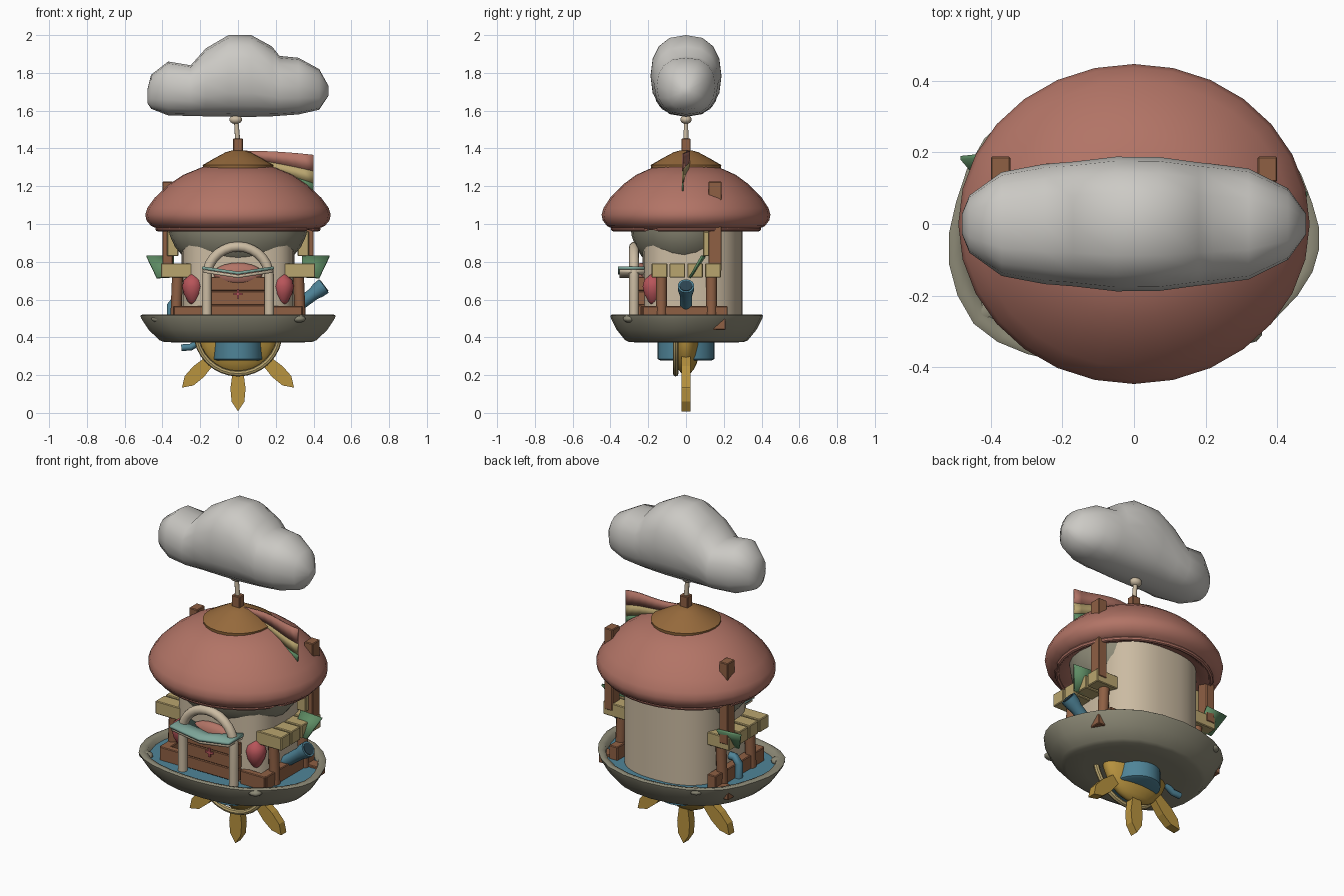
import bpy, bmesh, math
from mathutils import Vector, Matrix

if "Cube" in bpy.data.objects:
    bpy.data.objects.remove(bpy.data.objects["Cube"])

def mat(name, hexcol):
    m = bpy.data.materials.new(name)
    c = [int(hexcol[i:i + 2], 16) / 255 for i in (0, 2, 4)]
    m.diffuse_color = [((v + 0.055) / 1.055) ** 2.4 for v in c] + [1]
    m.use_nodes = True
    m.node_tree.nodes["Principled BSDF"].inputs["Base Color"].default_value = m.diffuse_color
    return m

ROOF, BROWN, CAP = mat("roof", "B27466"), mat("brown", "8F6044"), mat("cap", "966A3C")
CREAM, SLAT, STONE = mat("cream", "CBBBA2"), mat("slat", "B9A56F"), mat("stone", "8C8976")
GOLD, BLUE, RED = mat("gold", "B8933F"), mat("blue", "4F8498"), mat("red", "B8555A")
GREEN, TEAL, CLOUD = mat("green", "5E8C64"), mat("teal", "7FA79B"), mat("cloud", "CCCAC5")
DARK = mat("dark", "2C4450")

def finish(name, bm, m, smooth=40):
    bmesh.ops.recalc_face_normals(bm, faces=bm.faces)
    me = bpy.data.meshes.new(name)
    bm.to_mesh(me)
    bm.free()
    ob = bpy.data.objects.new(name, me)
    bpy.context.collection.objects.link(ob)
    me.materials.append(m)
    if smooth:
        bpy.ops.object.select_all(action='DESELECT')
        ob.select_set(True)
        bpy.context.view_layer.objects.active = ob
        bpy.ops.object.shade_smooth_by_angle(angle=math.radians(smooth))
    return ob

def box(name, lo, hi, m, bevel=0.004):
    bm = bmesh.new()
    lo, hi = [Vector(f(a, b) for a, b in zip(lo, hi)) for f in (min, max)]
    bmesh.ops.create_cube(bm, size=1, matrix=Matrix.Translation((lo + hi) / 2) @ Matrix.Diagonal((*(hi - lo), 1)))
    if bevel:
        bmesh.ops.bevel(bm, geom=bm.edges[:], offset=bevel, segments=1, affect='EDGES')
    return finish(name, bm, m, 0)

def loft(name, rings, m, caps=True, smooth=40, closed=False):
    bm = bmesh.new()
    vs = [[bm.verts.new(p) for p in r] for r in rings]
    n = len(rings[0])
    for a, b in list(zip(vs, vs[1:])) + ([(vs[-1], vs[0])] if closed else []):
        for i in range(n):
            bm.faces.new((a[i], a[(i + 1) % n], b[(i + 1) % n], b[i]))
    if caps and not closed:
        bm.faces.new(vs[0])
        bm.faces.new(vs[-1])
    return finish(name, bm, m, smooth)

def turn(n):
    return [2 * math.pi * i / n for i in range(n)]

def lathe(name, prof, m, sides=24, sy=1.0, at=(0, 0), **k):
    return loft(name, [[(at[0] + r * math.cos(a), at[1] + r * sy * math.sin(a), z) for a in turn(sides)]
                       for r, z in prof], m, **k)

def ball(name, c, r, m, seg=16):
    bm = bmesh.new()
    bmesh.ops.create_uvsphere(bm, u_segments=seg, v_segments=seg // 2 + 2, radius=1,
                              matrix=Matrix.Translation(c) @ Matrix.Diagonal((*r, 1)))
    return finish(name, bm, m, 60)

def tube(name, pts, radii, m, sides=10, ring=False):
    pts = [Vector(p) for p in pts]
    n, rings = len(pts), []
    for i, p in enumerate(pts):
        a, b = (pts[i - 1], pts[(i + 1) % n]) if ring else (pts[max(i - 1, 0)], pts[min(i + 1, n - 1)])
        t = (b - a).normalized()
        u = t.cross(Vector((0, 1, 0)) if abs(t.y) < 0.9 else Vector((1, 0, 0))).normalized()
        v = t.cross(u)
        r = radii[i] if isinstance(radii, (list, tuple)) else radii
        rings.append([p + r * (u * math.cos(q) + v * math.sin(q)) for q in turn(sides)])
    return loft(name, rings, m, closed=ring)

def sheet(name, rows, m, thick=0.012):
    bm = bmesh.new()
    vs = [[bm.verts.new(p) for p in r] for r in rows]
    for a, b in zip(vs, vs[1:]):
        for i in range(len(a) - 1):
            bm.faces.new((a[i], a[i + 1], b[i + 1], b[i]))
    ob = finish(name, bm, m, 30)
    mod = ob.modifiers.new("thickness", 'SOLIDIFY')
    mod.thickness, mod.offset = thick, 0
    return ob

def power(v, e):
    return math.copysign(abs(v) ** e, v)

# Cloud: cross-sections along x as (x, bottom, top, half depth)
secs = [(-.48, 1.64, 1.71, .03), (-.46, 1.61, 1.79, .08), (-.37, 1.575, 1.86, .145), (-.25, 1.572, 1.84, .168),
        (-.17, 1.57, 1.93, .174), (-.05, 1.568, 2.0, .188), (.07, 1.567, 2.0, .187), (.18, 1.57, 1.94, .172),
        (.22, 1.573, 1.89, .168), (.32, 1.58, 1.88, .155), (.43, 1.605, 1.82, .1), (.48, 1.68, 1.73, .03)]
loft("cloud", [[(x, w * power(math.cos(a), .8), (lo + hi) / 2 + (hi - lo) / 2 * power(math.sin(a), .9))
                for a in turn(16)] for x, lo, hi, w in secs], CLOUD, smooth=60)

# Mast, roof cap and roof
tube("mast", [(0, 0, 1.42), (-.012, 0, 1.58)], [.014, .011], CREAM)
ball("mast_knob", (-.012, 0, 1.553), (.036, .03, .024), CREAM, 10)
box("mast_socket", (-.026, -.024, 1.37), (.026, .024, 1.453), BROWN)
lathe("roof_cap", [(.185, 1.295), (.187, 1.312), (.13, 1.345), (.065, 1.38), (.03, 1.39)], CAP)
lathe("roof", [(.36, 1.0), (.41, .968), (.46, .99), (.485, 1.02), (.491, 1.05), (.48, 1.085), (.44, 1.14),
               (.365, 1.21), (.29, 1.26), (.18, 1.305)], ROOF, sides=28, sy=.91, smooth=60)
tube("roof_rim", [(.425 * math.cos(a), .385 * math.sin(a), .974) for a in turn(32)], .013, ROOF, 8, ring=True)

# Body, squarer at the front, and the bowl-shaped ceiling that pokes through it
def body_ring(z):
    out = []
    for a in turn(36):
        e = .55 if math.sin(a) < 0 else .8
        out.append((.3 * power(math.cos(a), e), .035 + .265 * power(math.sin(a), e), z))
    return out
loft("body", [body_ring(.45), body_ring(1.02)], CREAM)
ball("ceiling_bowl", (0, -.01, 1.0), (.37, .285, .28), STONE, 24)

# Three-band flag blowing to the right
def flag_pt(t, s):
    return (.02 + .38 * t, .018 * math.sin(t * 5), 1.388 - .022 * t ** 2 - s * (.09 + .11 * t))
for name, m, a, b in (("red", ROOF, 0, .43), ("gold", SLAT, .43, .75), ("green", GREEN, .75, 1)):
    sheet("flag_" + name, [[flag_pt(i / 8, s) for i in range(9)] for s in (a, b)], m, .008)

# Hull: irregular rounded basin with a rim and water inside
outline = [(.52, -.07), (.46, -.2), (.3, -.34), (.1, -.395), (-.1, -.40), (-.3, -.365), (-.45, -.28), (-.52, -.11),
           (-.5, .06), (-.42, .24), (-.25, .36), (0, .41), (.25, .36), (.42, .22), (.5, .06)]
def oring(s, z):
    n, out = len(outline), []
    for i in range(n):
        p = [Vector(outline[(i + k) % n]) for k in (-1, 0, 1, 2)]
        mid = (p[1] + p[2]) * .5625 - (p[0] + p[3]) * .0625
        out += [(p[1].x * s, p[1].y * s, z), (mid.x * s, mid.y * s, z)]
    return out
loft("hull", [oring(.55, .372), oring(.75, .375), oring(.80, .385), oring(.91, .44), oring(.985, .50),
              oring(.995, .515), oring(.97, .522), oring(.91, .515), oring(.88, .47)], STONE, smooth=60)
loft("water", [oring(.87, .46), oring(.915, .488)], BLUE)
for i, (x, y) in enumerate([(.32, -.30), (-.42, -.25), (-.28, .31)]):
    ball(f"rim_pebble_{i}", (x, y, .498), (.04, .035, .02), STONE, 10)

# Paddle wheel under the hull
ball("wheel_hub", (0, 0, .41), (.21, .08, .21), GOLD, 20)
tube("wheel_ring", [(.222 * math.cos(a), -.055, .43 + .222 * math.sin(a)) for a in turn(32)], .015, SLAT, 8, ring=True)
lathe("engine", [(.12, .278), (.133, .285), (.133, .40)], BLUE, sy=1.13)
tube("engine_pipe", [(-.2, .02, .38), (-.25, .02, .348), (-.30, .02, .345)], .018, BLUE)
for i in range(3):
    rot = Matrix.Translation((0, 0, .42)) @ Matrix.Rotation(math.radians(46 * (i - 1)), 4, 'Y')
    prof = [(-.02, -.14), (.02, -.14), (.04, -.29), (.034, -.36), (0, -.412), (-.034, -.36), (-.04, -.29)]
    loft(f"paddle_{i}", [[rot @ Vector((x, y, z)) for x, z in prof] for y in (-.024, .024)], GOLD, smooth=0)

# Front entrance: planks, cushion, arch and chevron canopy
for i, (a, b) in enumerate([(.50, .57), (.571, .645), (.646, .72)]):
    box(f"front_plank_{i}", (-.175, -.26, a), (.175, -.215, b), BROWN)
ball("front_cushion", (0, -.235, .735), (.13, .04, .06), ROOF)
for i, (w, h) in enumerate(((.05, .012), (.012, .05))):
    box(f"door_badge_{i}", (-w / 2, -.268, .63 - h / 2), (w / 2, -.255, .63 + h / 2), RED, 0)
arch = [(-.165, -.275, .48), (-.165, -.275, .60)]
arch += [(-.165 * math.cos(a), -.275, .72 + .16 * math.sin(a)) for a in (math.pi * i / 14 for i in range(15))]
arch += [(.165, -.275, .60), (.165, -.275, .48)]
tube("entrance_arch", arch, .026, CREAM, 12)
for name, m, z, d in (("canopy_top", TEAL, .74, 0), ("canopy_trim", CREAM, .722, .008)):
    sheet(name, [[(x * (.19 - d), y, z + .028 * abs(x)) for x in (-1, 0, 1)] for y in (-.36 + d, -.22)], m, .016)

# Side stalls, repeated left and right
for side, s in (("left", -1), ("right", 1)):
    for i in range(4):
        y = -.182 + i * .0945
        box(f"{side}_counter_slat_{i}", (s * .23, y, .716), (s * .408, y + .083, .792), SLAT)
    for i, y in enumerate((-.13, .135)):
        tube(f"{side}_counter_leg_{i}", [(s * .33, y, .48), (s * .32, y, .73)], .029, BROWN, 12)
    box(f"{side}_roof_post", (s * .345, .118, .75), (s * .40, .188, 1.225), BROWN)
    box(f"{side}_post_panel", (s * .315, .09, .83), (s * .375, .122, .96), SLAT)
    box(f"{side}_hull_brace", (s * .33, .14, .44), (s * .42, .21, .50), BROWN)
    box(f"{side}_bench", (s * .29, -.23, .47), (s * .345, .22, .565), BROWN)
    box(f"{side}_front_board", (s * .18, -.24, .48), (s * .34, -.2, .565), BROWN)
    lathe(f"{side}_red_pot", [(.01, .575), (.026, .59), (.047, .63), (.056, .67), (.047, .705), (.022, .725), (.01, .735)],
          RED, 14, at=(s * .24, -.175), smooth=60)
    y = .2 if s < 0 else .1
    sheet(f"{side}_leaf_cloth", [[(s * .34, y, .83), (s * .485, y - .015, .83)],
                                 [(s * .34, y - .08, .72), (s * .43, y - .08, .715)]], GREEN)

# Blue spout on the right, bent pipe on the left
tube("spout", [(.30, 0, .555), (.40, 0, .63), (.425, 0, .65), (.455, 0, .672)], [.032, .034, .042, .044], BLUE, 14)
tube("spout_opening", [(.45, 0, .668), (.458, 0, .674)], .034, DARK, 14)
tube("left_pipe", [(-.3, .02, .60), (-.33, .02, .60), (-.355, .02, .57), (-.355, .02, .47)], .022, BLUE)
